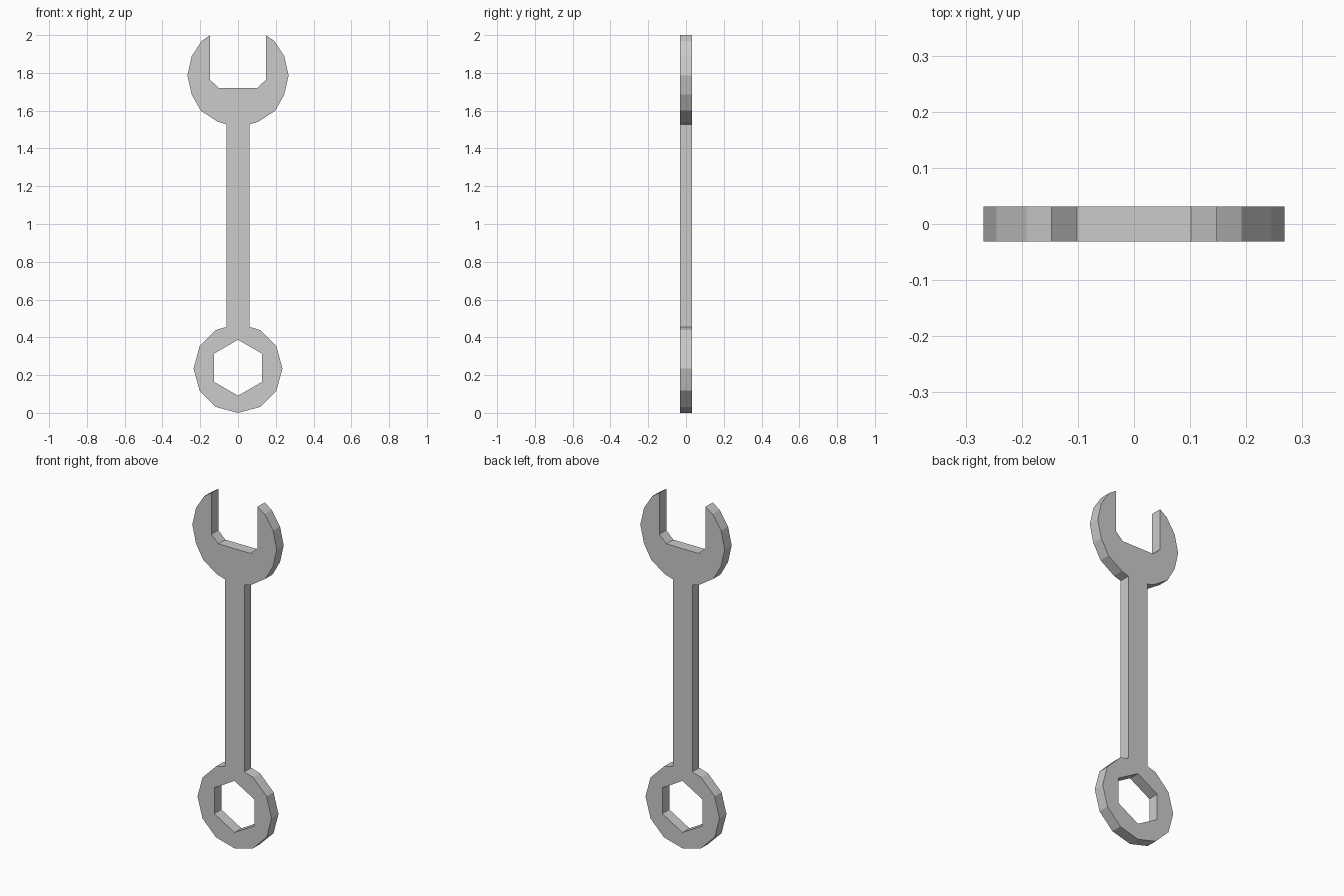
import bpy, bmesh
from math import sin, cos, pi

if "Cube" in bpy.data.objects:
    bpy.data.objects.remove(bpy.data.objects["Cube"])

HALF_T = 0.0315      # half thickness
HANDLE = 0.062       # half handle width
RING_Z, RING_R, HEX_R = 0.235, 0.235, 0.148


def arc(cz, r, sides, first, last):
    """Right-hand polygon points, counted from the bottom vertex upward."""
    return [(r * sin(2 * pi * i / sides), cz - r * cos(2 * pi * i / sides))
            for i in range(first, last + 1)]


# Right half outline: 12-sided ring, handle, open jaw, then hexagon hole
ring = arc(RING_Z, RING_R, 12, 0, 5) + [(HANDLE, 0.455)]
jaw = [(HANDLE, 1.528), (0.107, 1.541), (0.197, 1.6), (0.245, 1.685),
       (0.268, 1.786), (0.245, 1.888), (0.192, 1.97), (0.147, 2.0),
       (0.147, 1.763), (0.102, 1.72), (0, 1.72)]
hole = arc(0.239, HEX_R, 6, 0, 3)[::-1]
outline = ring + jaw + hole

# Extrude the half outline through its thickness
bm = bmesh.new()
face = bm.faces.new([bm.verts.new((x, -HALF_T, z)) for x, z in outline])
result = bmesh.ops.extrude_face_region(bm, geom=[face], use_keep_orig=True)
new_verts = [g for g in result["geom"] if isinstance(g, bmesh.types.BMVert)]
bmesh.ops.translate(bm, vec=(0, 2 * HALF_T, 0), verts=new_verts)
bmesh.ops.recalc_face_normals(bm, faces=bm.faces[:])

# Open the centre seam, then mirror to the left half
seam = [f for f in bm.faces if all(abs(v.co.x) < 1e-4 for v in f.verts)]
bmesh.ops.delete(bm, geom=seam, context='FACES')
mesh = bpy.data.meshes.new("wrench")
bm.to_mesh(mesh)
bm.free()
wrench = bpy.data.objects.new("wrench", mesh)
bpy.context.collection.objects.link(wrench)
mirror = wrench.modifiers.new("mirror", 'MIRROR')
mirror.use_clip = True
